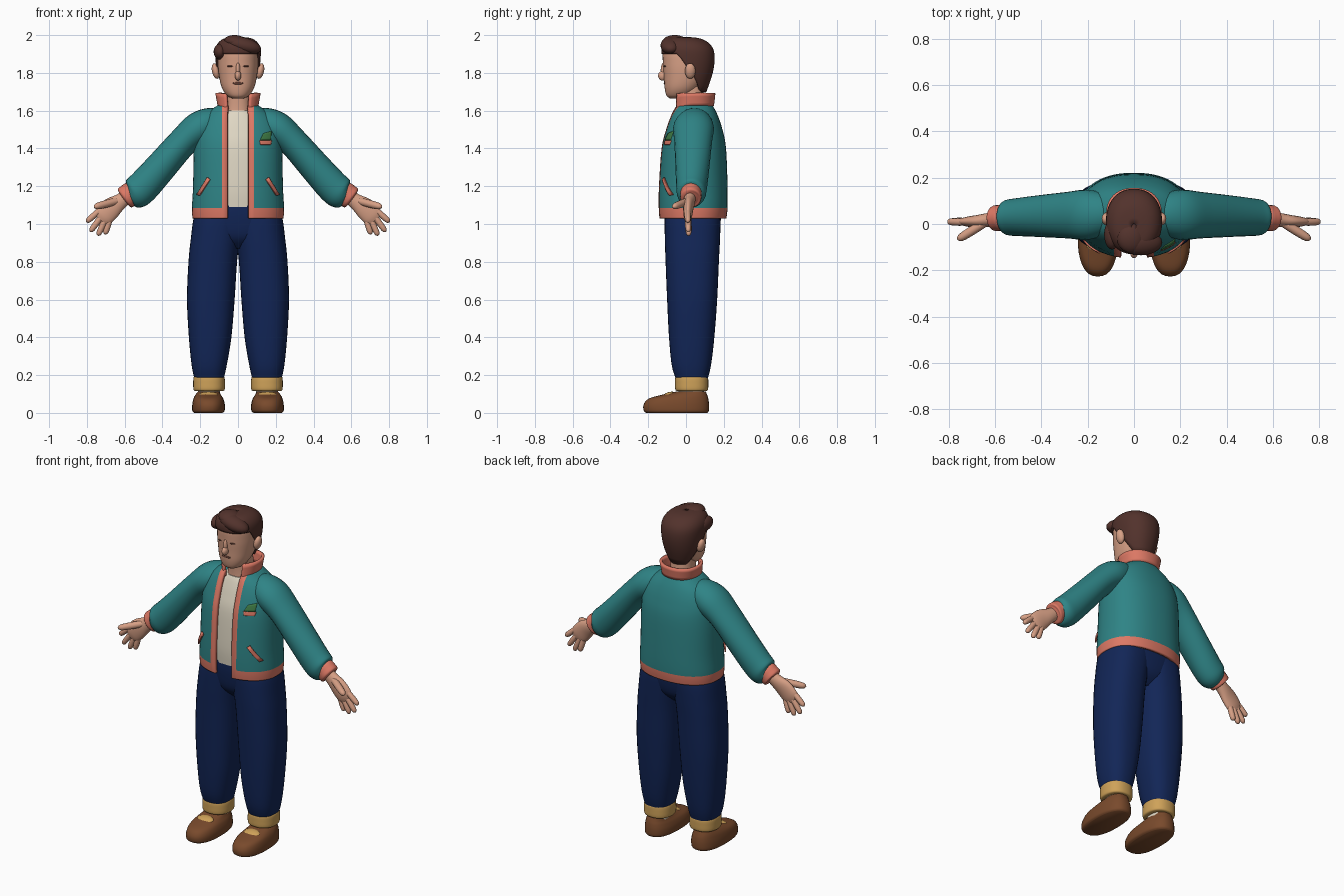
import bpy, bmesh, math
from mathutils import Vector, Matrix, Euler

if "Cube" in bpy.data.objects:
    bpy.data.objects.remove(bpy.data.objects["Cube"])


def material(name, r, g, b):
    m = bpy.data.materials.new(name)
    m.diffuse_color = (r, g, b, 1)
    m.use_nodes = True
    m.node_tree.nodes["Principled BSDF"].inputs["Base Color"].default_value = m.diffuse_color
    return m


TEAL = material("teal", 0.028, 0.23, 0.238)
CORAL = material("coral", 0.72, 0.19, 0.13)
CREAM = material("cream", 0.74, 0.68, 0.55)
NAVY = material("navy", 0.006, 0.019, 0.095)
TAN = material("tan", 0.62, 0.36, 0.10)
SHOE = material("shoe brown", 0.19, 0.068, 0.025)
HAIR = material("hair brown", 0.085, 0.032, 0.025)
SKIN = material("skin", 0.68, 0.35, 0.235)
GREEN = material("green", 0.05, 0.20, 0.06)
DARK = material("dark brown", 0.13, 0.05, 0.035)


def refine(rows, k=5):
    """Smooth (Catmull-Rom) resampling of a short table of rows."""
    P = [Vector(r) for r in rows]
    out = []
    for i in range(len(P) - 1):
        a, b = P[i], P[i + 1]
        m0 = (b - P[max(i - 1, 0)]) / 2
        m1 = (P[min(i + 2, len(P) - 1)] - a) / 2
        for j in range(k):
            t = j / k
            out.append(a * (2*t**3 - 3*t*t + 1) + m0 * (t**3 - 2*t*t + t)
                       + b * (3*t*t - 2*t**3) + m1 * (t**3 - t*t))
    return out + [P[-1]]


def lookup(fine, z):
    for a, b in zip(fine, fine[1:]):
        if z <= b[0]:
            return a.lerp(b, max(0, (z - a[0]) / max(b[0] - a[0], 1e-6)))
    return fine[-1]


def point(row, a, e):
    """Point of a superellipse section; row = z, x0, x1, y0, y1."""
    z, x0, x1, y0, y1 = row
    c, s = math.cos(a), math.sin(a)
    f = lambda v: math.copysign(abs(v) ** (2 / e), v)
    return Vector(((x0 + x1) / 2 + (x1 - x0) / 2 * f(c), (y0 + y1) / 2 + (y1 - y0) / 2 * f(s), z))


def finish(bm, name, mats, mirror=False, solid=0, recalc=False):
    if recalc:
        bmesh.ops.recalc_face_normals(bm, faces=bm.faces)
    me = bpy.data.meshes.new(name)
    bm.to_mesh(me)
    bm.free()
    ob = bpy.data.objects.new(name, me)
    bpy.context.collection.objects.link(ob)
    for m in mats:
        me.materials.append(m)
    bpy.ops.object.select_all(action='DESELECT')
    ob.select_set(True)
    bpy.context.view_layer.objects.active = ob
    bpy.ops.object.shade_smooth_by_angle(angle=math.radians(50))
    if solid:
        md = ob.modifiers.new("thickness", 'SOLIDIFY')
        md.thickness, md.offset = solid, -1
    if mirror:
        ob.modifiers.new("mirror", 'MIRROR').use_bisect_axis = (False, False, False)
        ob.modifiers["mirror"].use_mirror_merge = False
    return ob


def skin_rings(rings, closed=True, caps=True):
    bm = bmesh.new()
    V = [[bm.verts.new(p) for p in r] for r in rings]
    n = len(V[0])
    for a, b in zip(V, V[1:]):
        for j in range(n if closed else n - 1):
            k = (j + 1) % n
            bm.faces.new((a[j], a[k], b[k], b[j]))
    if caps:
        bm.faces.new(V[0][::-1])
        bm.faces.new(V[-1])
    return bm


def zloft(name, rows, mat, e=2.3, n=36, mirror=False):
    rings = [[point(r, 2 * math.pi * j / n, e) for j in range(n)] for r in refine(rows)]
    return finish(skin_rings(rings), name, [mat], mirror, recalc=True)


def tube(name, rows, mat, n=24, k=5, flip=True):
    """Tube along a path; row = x, y, z, radius in the xz plane, radius along y."""
    R = refine(rows, k)
    rings = []
    for i, r in enumerate(R):
        t = (R[min(i + 1, len(R) - 1)] - R[max(i - 1, 0)])
        t = Vector(t[:3]).normalized()
        u = t.cross(Vector((0, 1, 0))).normalized()
        v = t.cross(u)
        rings.append([Vector(r[:3]) + u * r[3] * math.cos(2*math.pi*j/n) + v * r[4] * math.sin(2*math.pi*j/n)
                      for j in range(n)])
    return finish(skin_rings(rings), name, [mat], flip, recalc=True)


def finger(name, p, q, r):
    p, q = Vector(p), Vector(q)
    ts = [(0, 1), (0.45, 1.05), (0.8, 0.95), (0.94, 0.65), (1, 0.1)]
    tube(name, [(*p.lerp(q, t), r * s, r * s) for t, s in ts], SKIN, n=12, k=3)


def blob(name, loc, scale, mat, rot=(0, 0, 0), mirror=False):
    bm = bmesh.new()
    M = Matrix.LocRotScale(Vector(loc), Euler(rot), Vector(scale))
    bmesh.ops.create_uvsphere(bm, u_segments=20, v_segments=12, radius=1, matrix=M)
    return finish(bm, name, [mat], mirror)


def sym(z, w, y0, y1):
    return (z, -w, w, y0, y1)


# Trousers, turn-ups, socks and shoes
zloft("trouser_legs", [(0.17, .078, .228, -.05, .112), (0.25, .06, .245, -.075, .132), (0.4, .035, .26, -.09, .15),
                       (0.6, .018, .27, -.10, .165), (0.8, .005, .262, -.108, .174), (0.92, -.01, .25, -.112, .18),
                       (1.03, -.03, .235, -.112, .182), (1.09, -.04, .21, -.10, .165)], NAVY, 2.4, mirror=True)
zloft("trouser_seat", [sym(.87, .08, -.04, .11), sym(.93, .17, -.095, .165), sym(1.03, .232, -.115, .185),
                       sym(1.11, .222, -.118, .18)], NAVY, 2.4)
zloft("turn_ups", [(.115, .085, .222, -.042, .103), (.122, .071, .235, -.056, .116), (.155, .069, .237, -.058, .118),
                   (.188, .072, .235, -.056, .116), (.195, .085, .222, -.042, .103)], TAN, 2.3, mirror=True)
zloft("socks", [(.06, .095, .212, -.04, .10), (.13, .095, .212, -.04, .095)], CREAM, mirror=True)
zloft("shoes", [(0, .082, .233, -.21, .112), (.012, .071, .242, -.224, .121), (.045, .07, .242, -.224, .122),
                (.075, .078, .236, -.198, .118), (.095, .09, .226, -.13, .112), (.113, .10, .212, -.05, .105)],
      SHOE, 2.4, mirror=True)
blob("shoe_straps", (.156, -.09, .097), (.05, .032, .013), TAN, (math.radians(16), 0, 0), True)

# Shirt and neck
zloft("shirt", [sym(1.09, .19, -.119, .17), sym(1.2, .2, -.123, .18), sym(1.4, .195, -.11, .17),
                sym(1.5, .17, -.085, .15), sym(1.57, .12, -.06, .13), sym(1.6, .08, -.045, .11)], CREAM)
zloft("neck", [sym(1.55, .08, -.045, .11), sym(1.62, .068, -.04, .10), sym(1.74, .065, -.045, .09)], SKIN)

# Open jacket body: first columns are the trim, lowest rows the hem
E = 2.3
JACKET = refine([sym(1.03, .241, -.143, .214), sym(1.085, .244, -.147, .22), sym(1.2, .238, -.146, .22),
                 sym(1.4, .234, -.132, .212), sym(1.5, .222, -.108, .193), sym(1.575, .18, -.082, .168),
                 sym(1.63, .105, -.058, .14)])
rings = []
for r in JACKET:
    d = [math.asin((x / r[2]) ** (E / 2)) for x in (.056, .086)]
    lo, hi = d[1] - math.pi / 2, 1.5 * math.pi - d[1]
    angles = [d[0] - math.pi / 2] + [lo + (hi - lo) * j / 48 for j in range(49)] + [1.5 * math.pi - d[0]]
    rings.append([point(r, a, E) for a in angles])
bm = skin_rings(rings, False, False)
for i, f in enumerate(bm.faces):
    f.material_index = int(i % 50 in (0, 49) or f.calc_center_median().z < 1.085)
finish(bm, "jacket_body", [TEAL, CORAL], solid=.018)

# Collar: flared open band, lower at the front
rings = []
for t in (0, .25, .5, .75, 1):
    ring = []
    for j in range(41):
        a = math.radians(-90 + 30 + 300 * j / 40)
        front = max(0, -math.sin(a))
        z0 = 1.625 - .05 * front ** 2
        w = .108 + .012 * t
        ring.append(point(sym(z0 + (1.692 - z0) * t, w, -.068 + .004 * t, .148 + .008 * t), a, 2.2))
    rings.append(ring)
finish(skin_rings(rings, False, False), "collar", [CORAL], solid=.016)

# Sleeves and cuffs
tube("sleeves", [(.09, .045, 1.535, .05, .07), (.13, .045, 1.538, .078, .09), (.205, .04, 1.507, .088, .108),
                 (.29, .038, 1.435, .079, .10), (.41, .034, 1.30, .083, .09), (.50, .03, 1.20, .087, .082),
                 (.545, .028, 1.162, .084, .076), (.572, .027, 1.148, .06, .056)], TEAL)
tube("sleeve_cuffs", [(.555, .028, 1.168, .05, .045), (.562, .027, 1.164, .062, .056), (.58, .026, 1.151, .063, .056),
                      (.60, .025, 1.136, .06, .054), (.604, .025, 1.133, .04, .036)], CORAL)

# Hands
tube("palms", [(.58, .022, 1.15, .036, .03), (.625, .018, 1.118, .042, .03), (.67, .012, 1.085, .055, .027),
               (.71, .01, 1.045, .055, .022), (.73, .01, 1.025, .042, .014)], SKIN)
for name, p, q in (("index_fingers", (.737, .008, 1.068), (.803, .01, 1.01)),
                   ("middle_fingers", (.718, .01, 1.047), (.783, .012, .958)),
                   ("ring_fingers", (.70, .012, 1.03), (.742, .014, .938)),
                   ("little_fingers", (.68, .013, 1.02), (.704, .016, .945))):
    finger(name, p, q, .0155)
finger("thumbs", (.645, .005, 1.12), (.762, -.068, 1.09), .019)


# Jacket details: thin plates that follow the jacket front
def plate(name, corners, mat):
    a, b, c, d = [Vector(p) for p in corners]
    rings = []
    for i in range(5):
        row = []
        for j in range(9):
            x, z = a.lerp(b, j / 8).lerp(d.lerp(c, j / 8), i / 4)
            r = lookup(JACKET, z)
            h = (1 - abs(x / r[2]) ** E) ** (1 / E)
            row.append(Vector((x, (r[3] + r[4]) / 2 - (r[4] - r[3]) / 2 * h - .005, z)))
        rings.append(row)
    return finish(skin_rings(rings, False, False), name, [mat], solid=.008)


for s, side in ((-1, "right"), (1, "left")):
    q = [(s * .215, 1.155), (s * .20, 1.15), (s * .145, 1.235), (s * .16, 1.247)]
    plate(side + "_pocket", q if s > 0 else q[::-1], CORAL)
plate("chest_patch_base", [(.12, 1.42), (.175, 1.42), (.18, 1.442), (.115, 1.442)], CORAL)
plate("chest_patch_leaf", [(.118, 1.444), (.175, 1.444), (.177, 1.492), (.135, 1.48)], GREEN)

# Head and face
zloft("head", [sym(1.665, .03, -.085, 0), sym(1.68, .058, -.103, .025), sym(1.72, .085, -.113, .07),
               sym(1.78, .10, -.117, .11), sym(1.85, .106, -.122, .125), sym(1.92, .10, -.12, .12),
               sym(1.965, .06, -.075, .08)], SKIN, 2.2)
blob("nose", (0, -.122, 1.785), (.017, .026, .026), SKIN)
blob("nose_bridge", (0, -.118, 1.815), (.012, .016, .04), SKIN)
blob("ears", (.118, .022, 1.81), (.02, .028, .042), SKIN, (0, math.radians(12), 0), True)
blob("mouth", (0, -.112, 1.745), (.03, .006, .007), DARK)
blob("eyes", (.043, -.113, 1.835), (.017, .004, .004), DARK, (0, 0, math.radians(17)), True)

# Hair: dome from a sloping hairline to the crown, plus swept tufts
CROWN = refine([sym(1.70, .075, -.10, .108), sym(1.76, .10, -.11, .13), sym(1.82, .113, -.12, .146),
                sym(1.88, .120, -.127, .152), sym(1.93, .119, -.13, .143), sym(1.965, .10, -.115, .112),
                sym(1.985, .065, -.085, .065), sym(1.99, .01, -.02, .0)])


def hairline(s):
    if s > 0:
        return 1.82 + .08 * min(1, s / .35)
    return 1.82 - .12 * min(1, -s / .65)


rings = []
for i in range(17):
    t = 1 - (1 - i / 16) ** 2
    ring = []
    for j in range(48):
        a = 2 * math.pi * j / 48
        z0 = hairline(-math.sin(a))
        ring.append(point(lookup(CROWN, z0 + (1.99 - z0) * t), a, 2.2))
    rings.append(ring)
finish(skin_rings(rings, True, False), "hair", [HAIR], solid=.025)
blob("hair_quiff", (.03, -.08, 1.945), (.095, .055, .042), HAIR, (0, math.radians(14), 0))
blob("hair_top_tuft", (-.012, -.06, 1.965), (.062, .065, .035), HAIR, (0, math.radians(6), 0))
blob("hair_side_tuft", (-.095, -.045, 1.912), (.034, .065, .042), HAIR)
